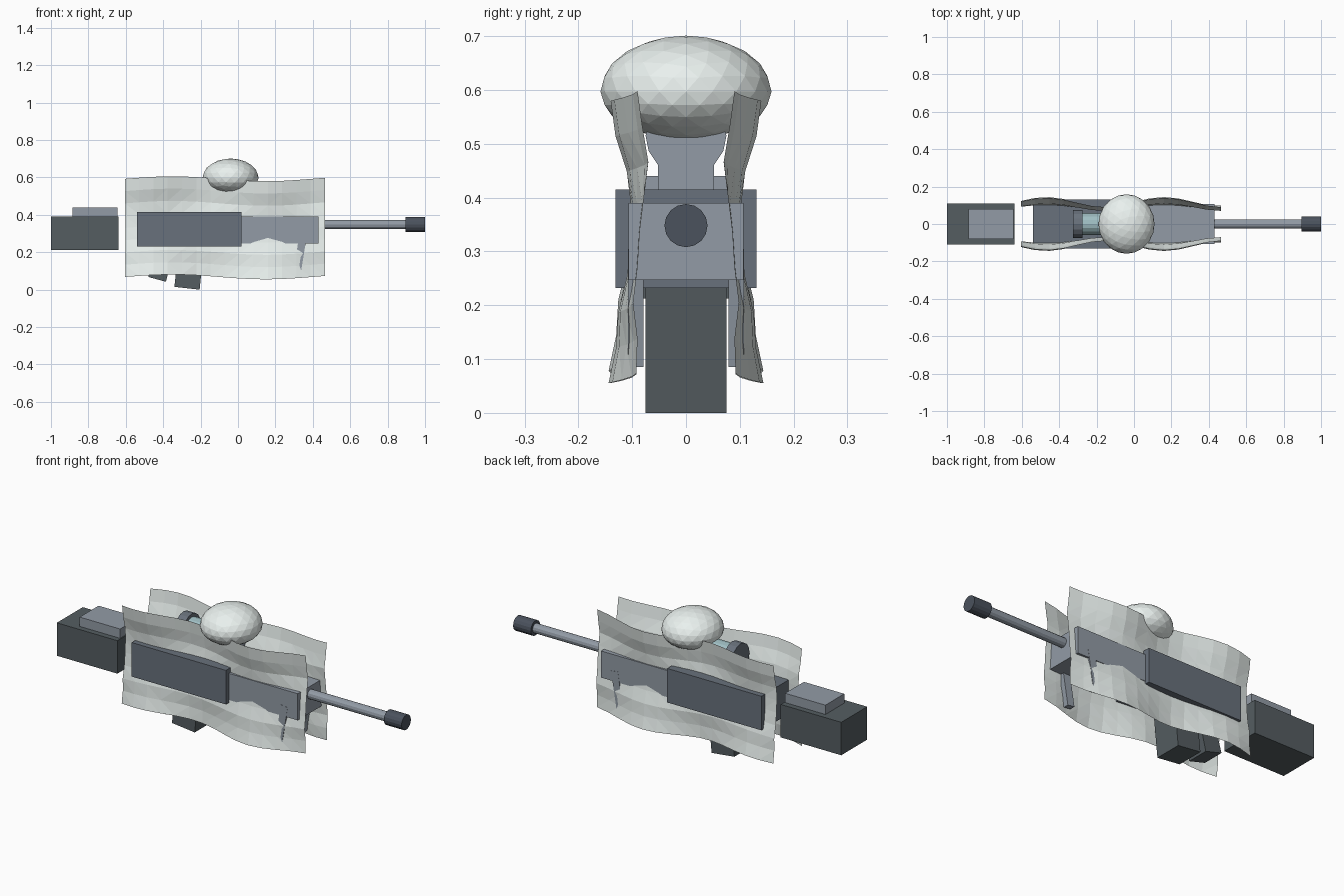
import bpy, bmesh
from math import sin, cos, pi

if "Cube" in bpy.data.objects:
    bpy.data.objects.remove(bpy.data.objects["Cube"])


def mat(name, rgb):
    m = bpy.data.materials.new(name)
    m.diffuse_color = (*rgb, 1)
    m.use_nodes = True
    m.node_tree.nodes["Principled BSDF"].inputs["Base Color"].default_value = m.diffuse_color
    return m


DARK = mat("dark_polymer", (0.09, 0.11, 0.12))
SLATE = mat("slate_metal", (0.14, 0.165, 0.20))
STEEL = mat("light_metal", (0.29, 0.33, 0.38))
BLACK = mat("dark_metal", (0.07, 0.085, 0.11))
GLASS = mat("blue_glass", (0.35, 0.52, 0.55))
WHITE = mat("white_cloth", (0.82, 0.88, 0.86))


def finish(bm, name, m):
    bmesh.ops.recalc_face_normals(bm, faces=bm.faces)
    me = bpy.data.meshes.new(name)
    bm.to_mesh(me)
    bm.free()
    me.materials.append(m)
    ob = bpy.data.objects.new(name, me)
    bpy.context.collection.objects.link(ob)
    return ob


def prism(name, profile, y0, y1, m):
    """Closed solid from an (x, z) outline, between y0 and y1."""
    bm = bmesh.new()
    a, b = [[bm.verts.new((x, y, z)) for x, z in profile] for y in (y0, y1)]
    bm.faces.new(a)
    bm.faces.new(b)
    for i in range(len(a)):
        bm.faces.new((a[i - 1], a[i], b[i], b[i - 1]))
    return finish(bm, name, m)


def box(name, x0, x1, half_y, z0, z1, m):
    return prism(name, [(x0, z0), (x1, z0), (x1, z1), (x0, z1)], -half_y, half_y, m)


def tube(name, x0, x1, r, z, m, sides=16):
    bm = bmesh.new()
    rings = [[bm.verts.new((x, r * cos(2 * pi * i / sides), z + r * sin(2 * pi * i / sides)))
              for i in range(sides)] for x in (x0, x1)]
    for i in range(sides):
        j = (i + 1) % sides
        bm.faces.new((rings[0][i], rings[0][j], rings[1][j], rings[1][i]))
    bm.faces.new(rings[0])
    bm.faces.new(rings[1])
    return finish(bm, name, m)


# Stock, body and handguard
box("stock", -1.0, -0.64, 0.11, 0.213, 0.39, DARK)
box("cheek_rest", -0.885, -0.645, 0.08, 0.39, 0.44, STEEL)
box("receiver", -0.54, 0.02, 0.131, 0.232, 0.415, SLATE)
box("handguard", 0.02, 0.43, 0.107, 0.247, 0.39, STEEL)

# Barrel
tube("barrel", 0.43, 0.9, 0.025, 0.348, STEEL, 12)
tube("muzzle", 0.895, 1.0, 0.04, 0.348, BLACK, 16)

# Tilted magazine and grip
prism("magazine", [(-0.34, 0.015), (-0.205, 0.0), (-0.18, 0.25), (-0.315, 0.25)], -0.075, 0.075, DARK)
prism("grip", [(-0.48, 0.068), (-0.385, 0.042), (-0.335, 0.25), (-0.43, 0.25)], -0.06, 0.06, DARK)

# Folded support legs
for name, a, b in (("left_leg", 0.079, 0.108), ("right_leg", -0.108, -0.079)):
    prism(name, [(0.295, 0.09), (0.335, 0.085), (0.37, 0.30), (0.33, 0.305)], a, b, STEEL)

# Scope
tube("scope_eyepiece", -0.325, -0.275, 0.075, 0.515, SLATE)
tube("scope_tube", -0.275, -0.05, 0.058, 0.515, GLASS)
tube("scope_bell", -0.05, 0.0, 0.075, 0.515, STEEL)
box("scope_mount", -0.2, 0.0, 0.052, 0.41, 0.48, STEEL)

# Round cover bundled over the scope, a little flatter below
bm = bmesh.new()
bmesh.ops.create_icosphere(bm, subdivisions=3, radius=1)
for v in bm.verts:
    v.co = (-0.04 + 0.15 * v.co.x, 0.159 * v.co.y,
            0.597 + (0.104 if v.co.z > 0 else 0.09) * v.co.z)
finish(bm, "scope_cover", WHITE)

# Rippled cloth sheets on both sides: average offset and wave height per row, bottom to top
OFFSET = [0.118, 0.110, 0.112, 0.100, 0.094, 0.090, 0.090, 0.106, 0.115]
WAVE = [0.026, 0.020, 0.014, 0.010, 0.008, 0.012, 0.020, 0.025, 0.025]


def cloth(name, side, nx=14):
    bm = bmesh.new()
    grid = []
    for i in range(nx + 1):
        x = -0.605 + 1.07 * i / nx
        lift = 0.013 * cos(6.3 * (x + 0.35))
        grid.append([bm.verts.new((x, side * (o + w * cos(10 * (x - 0.16))),
                                   0.068 + 0.0656 * k + lift))
                     for k, (o, w) in enumerate(zip(OFFSET, WAVE))])
    for a, b in zip(grid, grid[1:]):
        for k in range(len(OFFSET) - 1):
            bm.faces.new((a[k], b[k], b[k + 1], a[k + 1]))
    bmesh.ops.triangulate(bm, faces=bm.faces)
    finish(bm, name, WHITE)


cloth("front_cloth", -1)
cloth("back_cloth", 1)
